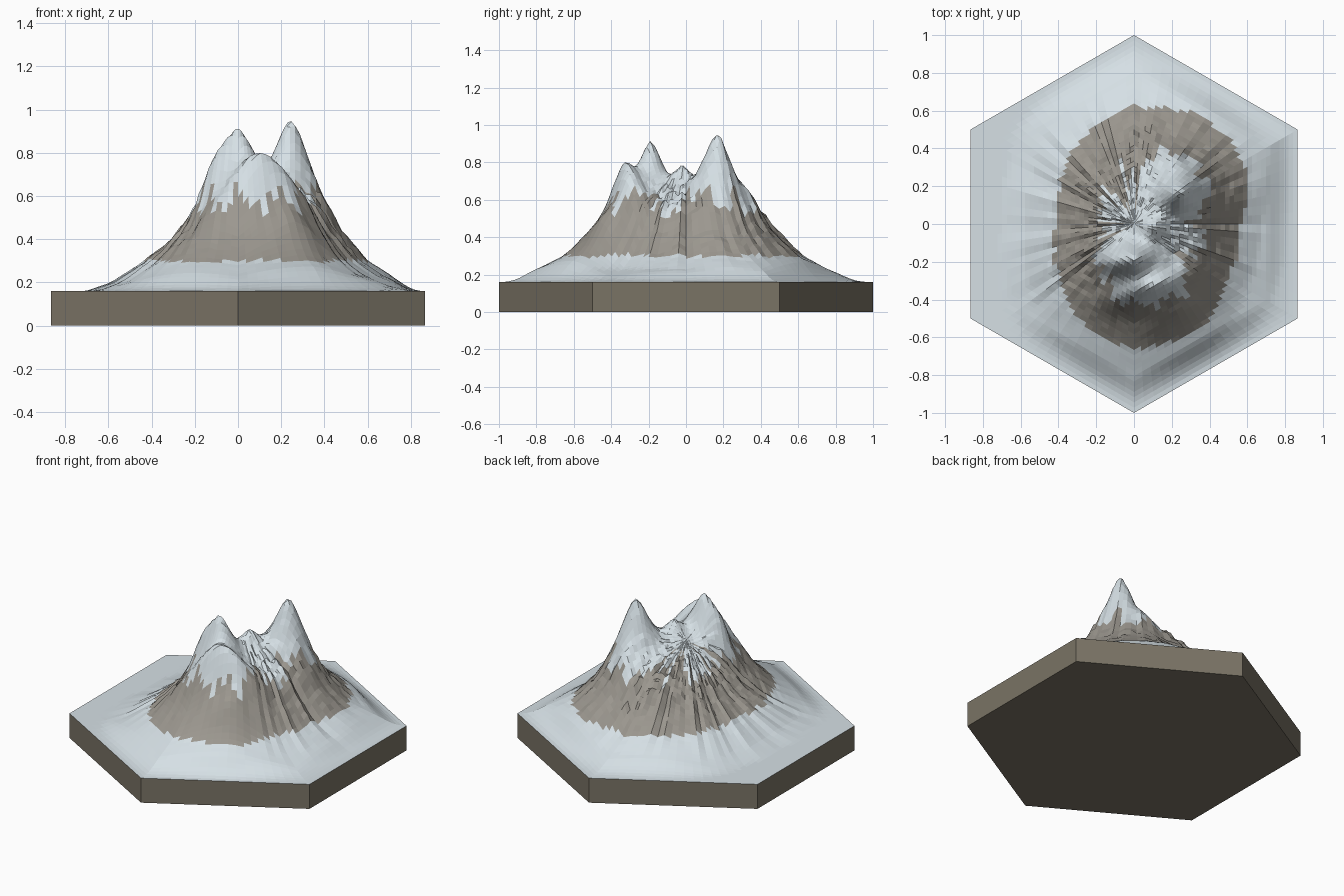
import bpy
import bmesh
import math
import random
from mathutils import Vector

random.seed(7)
cube = bpy.data.objects.get("Cube")
if cube:
    bpy.data.objects.remove(cube, do_unlink=True)

TOP = 0.16      # height of the tile's upper edge
SEGS = 16       # spokes per hexagon side
RINGS = 36
SPOKES = 6 * SEGS


def material(name, rgb):
    mat = bpy.data.materials.new(name)
    mat.use_nodes = True
    mat.diffuse_color = (*rgb, 1)
    bsdf = mat.node_tree.nodes["Principled BSDF"]
    bsdf.inputs["Base Color"].default_value = (*rgb, 1)
    bsdf.inputs["Roughness"].default_value = 0.9
    return mat


snow = material("snow", (0.67, 0.745, 0.785))
rock = material("grey rock", (0.33, 0.31, 0.275))
earth = material("brown earth", (0.195, 0.172, 0.13))


def make_object(name, bm, mats):
    bmesh.ops.recalc_face_normals(bm, faces=bm.faces[:])
    mesh = bpy.data.meshes.new(name)
    bm.to_mesh(mesh)
    bm.free()
    for mat in mats:
        mesh.materials.append(mat)
    obj = bpy.data.objects.new(name, mesh)
    bpy.context.collection.objects.link(obj)
    return obj


def interpolate(points, t):
    for (a, u), (b, v) in zip(points, points[1:]):
        if t <= b:
            return u + (v - u) * (t - a) / (b - a)
    return points[-1][1]


corners = [Vector((math.cos(a), math.sin(a), 0))
           for a in (math.radians(30 + 60 * i) for i in range(6))]

# Radius of the lower snow line, every 30 degrees counter-clockwise from +x
FOOT = [0.56, 0.67, 0.67, 0.62, 0.55, 0.46, 0.43, 0.48, 0.58, 0.66, 0.65, 0.57]

# Height against distance: steep shoulder on the east, long slope on the west
STEEP = [(0, 0.50), (0.4, 0.48), (0.6, 0.42), (0.7, 0.36), (0.8, 0.27),
         (1, 0.14), (1.2, 0.07), (1.45, 0.02), (1.7, 0)]
GENTLE = [(0, 0.49), (0.22, 0.45), (0.44, 0.35), (0.67, 0.24),
          (1, 0.13), (1.33, 0.04), (1.6, 0)]

# Summits: x, y, height, width outward, width along the ridge
PEAKS = [(0, -0.19, 0.27, 0.085, 0.11), (0.25, 0.17, 0.33, 0.11, 0.10),
         (0.10, -0.33, 0.21, 0.075, 0.20), (0.10, -0.02, 0.12, 0.07, 0.07),
         (0.20, 0.34, 0.06, 0.06, 0.08), (0.25, -0.45, 0.07, 0.06, 0.15),
         (-0.12, -0.20, 0.12, 0.08, 0.08)]

spoke_jag = [random.uniform(-1, 1) for _ in range(SPOKES)]
snow_line = [0.58 + random.uniform(-0.08, 0.08) for _ in range(SPOKES)]


def height(x, y, edge, spoke):
    r, angle = math.hypot(x, y), math.atan2(y, x) % math.tau
    step = angle / math.tau * 12
    i, part = int(step) % 12, step % 1
    foot = FOOT[i] + (FOOT[(i + 1) % 12] - FOOT[i]) * part

    # Gullies run down the upper slopes, and are faint on the front face
    rough = 0.15 + 0.85 * min(1, abs(angle - math.radians(285)) / 1.1)
    gully = 0.09 * rough * spoke_jag[spoke] * max(0, 1 - 1.2 * edge)
    t = r / (foot * (1 + gully))
    west = (0.5 - 0.5 * math.cos(angle)) ** 1.5
    z = interpolate(STEEP, t) * (1 - west) + interpolate(GENTLE, t) * west

    bump = 0
    for px, py, tall, across, along in PEAKS:
        out = Vector((px, py)).normalized()
        d = Vector((x - px, y - py))
        u, v = d.dot(out) / across, (d.x * out.y - d.y * out.x) / along
        bump += tall * math.exp(-(u * u + v * v) ** 0.85)

    # Broken rock between the summits, with the summits left smooth
    broken = rough * max(0, min(1, z * 2.5 - 0.2)) * min(1, t * 2)
    z += bump + random.uniform(-0.022, 0.022) * broken * max(0, 1 - bump * 5)
    fade = min(1, (1 - edge) / 0.2)
    return TOP + max(0, z) * fade * fade * (3 - 2 * fade)


# Mountain: concentric hexagon rings around one centre point
bm = bmesh.new()
centre = bm.verts.new((0, 0, height(0, 0, 0, 0)))
rings = []
for k in range(1, RINGS + 1):
    edge = k / RINGS
    ring = []
    for s in range(SPOKES):
        side, part = divmod(s, SEGS)
        p = corners[side].lerp(corners[(side + 1) % 6], part / SEGS) * edge
        ring.append(bm.verts.new((p.x, p.y, height(p.x, p.y, edge, s))))
    rings.append(ring)

for s in range(SPOKES):
    n = (s + 1) % SPOKES
    faces = [bm.faces.new((centre, rings[0][s], rings[0][n]))]
    for inner, outer in zip(rings, rings[1:]):
        faces.append(bm.faces.new((inner[s], outer[s], outer[n], inner[n])))
    # Rock band between the low snow field and the snow caps
    for face in faces:
        z = face.calc_center_median().z
        face.material_index = int(0.30 < z < snow_line[s])
make_object("snowy_mountain", bm, [snow, rock])

# Tile base: hexagon underside and walls, closed above by the mountain
bm = bmesh.new()
low = [bm.verts.new(c) for c in corners]
high = [bm.verts.new(c + Vector((0, 0, TOP))) for c in corners]
bm.faces.new(low[::-1])
for i in range(6):
    j = (i + 1) % 6
    bm.faces.new((low[i], low[j], high[j], high[i]))
make_object("hexagon_base", bm, [earth])
